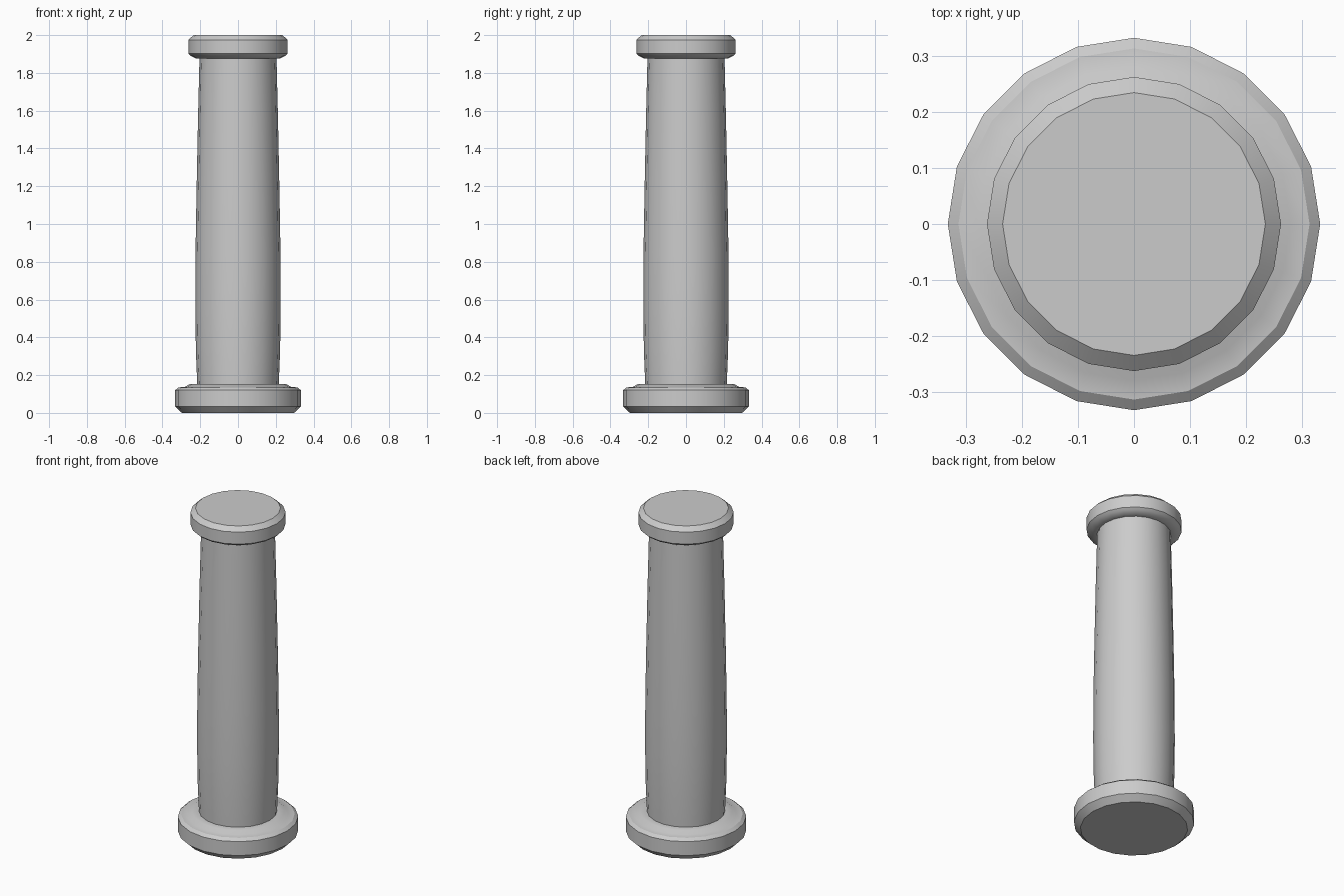
import bpy, bmesh
from math import cos, sin, pi, radians

if "Cube" in bpy.data.objects:
    bpy.data.objects.remove(bpy.data.objects["Cube"])

SIDES = 20


def lathe(name, profile):
    """Spin a (radius, height) profile around z and cap both ends."""
    bm = bmesh.new()
    rings = [[bm.verts.new((r * cos(2 * pi * i / SIDES), r * sin(2 * pi * i / SIDES), z))
              for i in range(SIDES)] for r, z in profile]
    for low, high in zip(rings, rings[1:]):
        for i in range(SIDES):
            j = (i + 1) % SIDES
            bm.faces.new((low[i], low[j], high[j], high[i]))
    bm.faces.new(rings[0][::-1])
    bm.faces.new(rings[-1])
    mesh = bpy.data.meshes.new(name)
    bm.to_mesh(mesh)
    bm.free()
    obj = bpy.data.objects.new(name, mesh)
    bpy.context.collection.objects.link(obj)
    bpy.ops.object.select_all(action='DESELECT')
    obj.select_set(True)
    bpy.context.view_layer.objects.active = obj
    bpy.ops.object.shade_smooth_by_angle(angle=radians(30))
    return obj


# One continuous turned column: base, swelling shaft, capital
base = [(0.297, 0), (0.333, 0.035), (0.333, 0.12), (0.314, 0.135),
        (0.28, 0.138), (0.255, 0.153)]
shaft = [(0.216, 0.154), (0.223, 0.33), (0.226, 0.55), (0.225, 0.85),
         (0.219, 1.2), (0.212, 1.55), (0.204, 1.877)]
capital = [(0.225, 1.877), (0.25, 1.89), (0.263, 1.902),
           (0.263, 1.975), (0.235, 2.0)]
lathe("column", base + shaft + capital)
